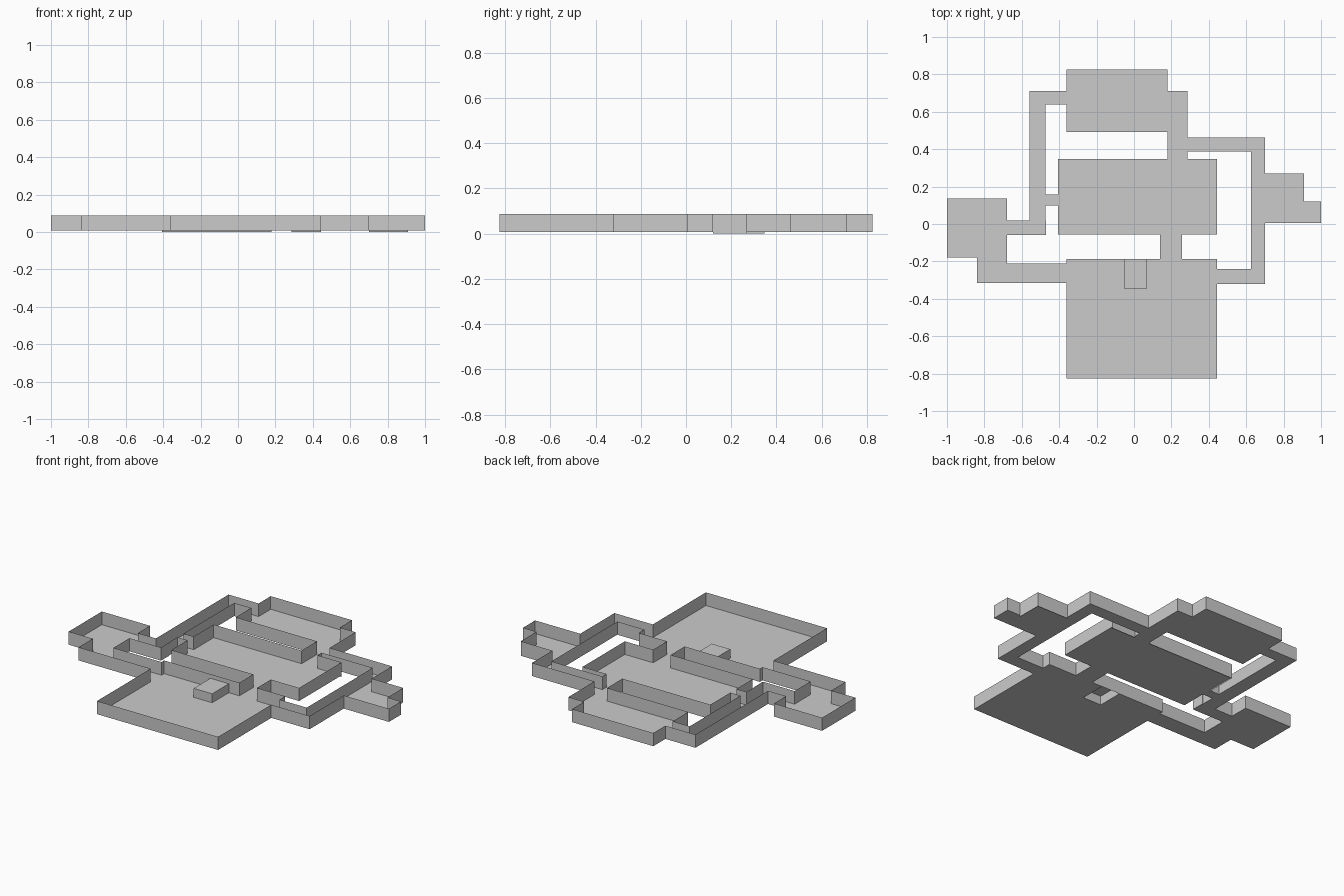
import bpy, bmesh, math

if "Cube" in bpy.data.objects:
    bpy.data.objects.remove(bpy.data.objects["Cube"])

BASE, TOP, STEP_TOP = 0.008, 0.087, 0.062

# Plan rectangles (x0, y0, x1, y1): rooms, then corridors
PLAN = [
    (-0.36, -0.825, 0.445, -0.187),   # large front room
    (-0.405, -0.055, 0.445, 0.347),   # middle room
    (-0.36, 0.493, 0.18, 0.825),      # back room
    (-1.0, -0.18, -0.68, 0.135),      # left room
    (0.70, 0.005, 0.91, 0.27),        # right room
    (0.91, 0.005, 1.0, 0.12),         # right alcove
    (-0.84, -0.315, -0.68, -0.18),    # left passage
    (-0.84, -0.315, -0.36, -0.212),
    (-0.68, -0.06, -0.47, 0.02),
    (-0.56, -0.06, -0.473, 0.71),
    (-0.56, 0.64, -0.36, 0.71),
    (-0.473, 0.10, -0.405, 0.157),
    (0.18, 0.347, 0.285, 0.71),       # right passage
    (0.18, 0.387, 0.70, 0.463),
    (0.625, -0.32, 0.70, 0.463),
    (0.445, -0.32, 0.70, -0.24),
    (0.14, -0.187, 0.257, -0.055),    # middle link
]
STEP = (-0.053, -0.345, 0.07, -0.187)

# Wall stretches that reach slightly below the floor
DEEP = [
    ((-0.405, 0.347), (0.18, 0.347)), ((0.285, 0.347), (0.445, 0.347)),
    ((-0.405, 0.157), (-0.405, 0.347)),
    ((0.70, 0.27), (0.91, 0.27)), ((0.91, 0.12), (0.91, 0.27)),
]


def finish(name, bm):
    bmesh.ops.remove_doubles(bm, verts=bm.verts, dist=1e-4)
    bmesh.ops.dissolve_limit(bm, angle_limit=math.radians(1),
                             verts=bm.verts, edges=bm.edges)
    mesh = bpy.data.meshes.new(name)
    bm.to_mesh(mesh)
    bm.free()
    ob = bpy.data.objects.new(name, mesh)
    bpy.context.collection.objects.link(ob)


def quad(bm, pts):
    return bm.faces.new([bm.verts.new(p) for p in pts])


def wall(bm, a, b, z0, z1):
    quad(bm, [(*a, z0), (*b, z0), (*b, z1), (*a, z1)])


def inside(x, y, r):
    return r[0] < x < r[2] and r[1] < y < r[3]


# Union of the plan rectangles, as grid cells
xs = sorted({v for r in PLAN + [STEP] for v in (r[0], r[2])})
ys = sorted({v for r in PLAN + [STEP] for v in (r[1], r[3])})
floor = bmesh.new()
for x0, x1 in zip(xs, xs[1:]):
    for y0, y1 in zip(ys, ys[1:]):
        cx, cy = (x0 + x1) / 2, (y0 + y1) / 2
        if any(inside(cx, cy, r) for r in PLAN):
            quad(floor, [(x0, y0, BASE), (x1, y0, BASE),
                         (x1, y1, BASE), (x0, y1, BASE)])
bmesh.ops.remove_doubles(floor, verts=floor.verts, dist=1e-4)

# Thin walls around every edge of the plan
walls = bmesh.new()
for e in floor.edges:
    if e.is_boundary:
        loop = e.link_loops[0]
        a, b = loop.vert.co, loop.link_loop_next.vert.co
        wall(walls, b.xy, a.xy, BASE, TOP)
for a, b in DEEP:
    wall(walls, a, b, 0, BASE)
finish("walls", walls)

# Floor, open underneath the raised step
hole = [f for f in floor.faces if inside(*f.calc_center_median().xy, STEP)]
bmesh.ops.delete(floor, geom=hole, context='FACES')
finish("floor", floor)

# Raised step, open at the bottom
step = bmesh.new()
x0, y0, x1, y1 = STEP
corners = [(x0, y0), (x1, y0), (x1, y1), (x0, y1)]
quad(step, [(*c, STEP_TOP) for c in corners])
for i in (3, 0, 1):
    wall(step, corners[i], corners[(i + 1) % 4], BASE, STEP_TOP)
finish("raised_step", step)
